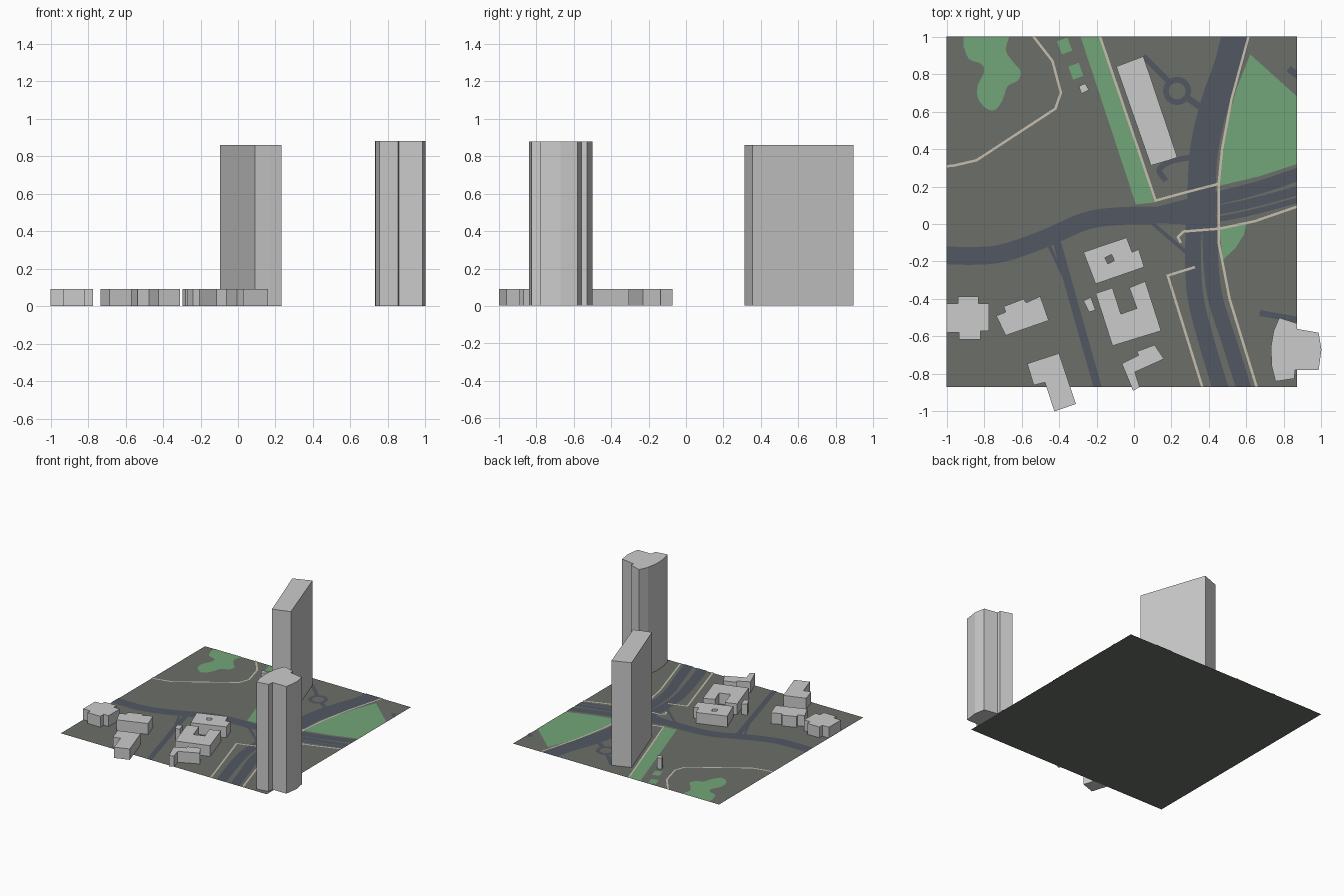
import bpy, bmesh, math
from mathutils import Vector

LO, HI_X, LO_Y, HI_Y = -1.0, 0.87, -0.87, 1.0


def material(name, rgb):
    m = bpy.data.materials.new(name)
    m.diffuse_color = (*rgb, 1)
    return m


GROUND = material("ground_grey", (0.15, 0.16, 0.14))
GREEN = material("grass_green", (0.17, 0.38, 0.19))
ROAD = material("asphalt", (0.085, 0.095, 0.12))
PATH = material("path_beige", (0.58, 0.53, 0.43))


def finish(bm, name, mat=None):
    me = bpy.data.meshes.new(name)
    bm.to_mesh(me)
    bm.free()
    ob = bpy.data.objects.new(name, me)
    bpy.context.collection.objects.link(ob)
    if mat:
        me.materials.append(mat)
    return ob


def clip(bm):
    # trim flat pieces to the edge of the site
    for co, no in (((LO, 0, 0), (-1, 0, 0)), ((HI_X, 0, 0), (1, 0, 0)),
                   ((0, LO_Y, 0), (0, -1, 0)), ((0, HI_Y, 0), (0, 1, 0))):
        bmesh.ops.bisect_plane(bm, geom=bm.verts[:] + bm.edges[:] + bm.faces[:],
                               plane_co=co, plane_no=no, clear_outer=True)


def patch(name, pts, z, mat):
    bm = bmesh.new()
    f = bm.faces.new([bm.verts.new((x, y, z)) for x, y in pts])
    f.normal_update()
    if f.normal.z < 0:
        f.normal_flip()
    clip(bm)
    return finish(bm, name, mat)


def block(name, pts, height, base=0.001):
    bm = bmesh.new()
    f = bm.faces.new([bm.verts.new((x, y, base)) for x, y in pts])
    top = bmesh.ops.extrude_face_region(bm, geom=[f])["geom"]
    for v in top:
        if isinstance(v, bmesh.types.BMVert):
            v.co.z = height
    bmesh.ops.recalc_face_normals(bm, faces=bm.faces[:])
    return finish(bm, name)


def smooth(pts, steps=5):
    # Catmull-Rom curve through the points
    p = [Vector(q) for q in pts]
    p = [2 * p[0] - p[1]] + p + [2 * p[-1] - p[-2]]
    out = []
    for a, b, c, d in zip(p, p[1:], p[2:], p[3:]):
        for i in range(steps):
            t = i / steps
            out.append(0.5 * (2 * b + (c - a) * t + (2 * a - 5 * b + 4 * c - d) * t * t
                              + (3 * b - a - 3 * c + d) * t ** 3))
    return out + [p[-2]]


def ribbon(name, pts, width, z, mat, curved=False, closed=False):
    p = smooth(pts) if curved else [Vector(q) for q in pts]
    n = len(p)
    bm = bmesh.new()
    pairs = []
    for i, q in enumerate(p):
        a = p[i - 1] if i or closed else None
        b = p[(i + 1) % n] if i < n - 1 or closed else None
        d1 = (q - a).normalized() if a is not None else (b - q).normalized()
        d2 = (b - q).normalized() if b is not None else d1
        d = (d1 + d2).normalized()
        s = Vector((-d.y, d.x)) * (width / 2 / max(d.dot(d1), 0.5))
        pairs.append([bm.verts.new((*(q + s), z)), bm.verts.new((*(q - s), z))])
    for i in range(n if closed else n - 1):
        (a, b), (c, d) = pairs[i], pairs[(i + 1) % n]
        bm.faces.new((a, b, d, c))
    clip(bm)
    return finish(bm, name, mat)


# site
patch("ground", [(LO, LO_Y), (HI_X, LO_Y), (HI_X, HI_Y), (LO, HI_Y)], 0, GROUND)

# lawns
G = 0.0015
patch("grass_strip", [(-0.285, 1), (-0.18, 1), (0.11, 0.115), (0.01, 0.105)], G, GREEN)
patch("grove", smooth([(-0.91, 0.95), (-0.89, 1.02), (-0.68, 1.02), (-0.685, 0.93), (-0.65, 0.87),
                       (-0.605, 0.815), (-0.62, 0.765), (-0.675, 0.735), (-0.7, 0.665),
                       (-0.74, 0.61), (-0.785, 0.615), (-0.83, 0.665), (-0.835, 0.735),
                       (-0.8, 0.81), (-0.815, 0.855), (-0.88, 0.88), (-0.91, 0.95)], 3)[:-1], G, GREEN)
patch("corner_park", [(0.62, 0.905), (0.87, 0.68), (0.87, 0.32), (0.67, 0.255), (0.46, 0.205),
                      (0.455, 0.3), (0.49, 0.52), (0.55, 0.73)], G, GREEN)
patch("rounded_lawn", [(0.455, -0.03), (0.6, 0.005), (0.585, -0.06), (0.54, -0.13),
                       (0.475, -0.19)], G, GREEN)
for i, (x, y) in enumerate([(-0.37, 0.95), (-0.31, 0.815)]):
    patch(f"small_lawn_{i + 1}", [(x - 0.04, y + 0.025), (x + 0.015, y + 0.045),
                                  (x + 0.04, y - 0.025), (x - 0.015, y - 0.045)], G, GREEN)

# roads: name, width, centre line
roads = [
    ("avenue_west", 0.095, [(-1.05, -0.165), (-0.86, -0.17), (-0.7, -0.155), (-0.48, -0.08),
                            (-0.26, 0.015), (-0.08, 0.042), (0.12, 0.045)]),
    ("avenue_east_upper", 0.07, [(0.1, 0.05), (0.35, 0.115), (0.65, 0.19), (0.92, 0.28)]),
    ("avenue_east_middle", 0.05, [(0.1, 0.035), (0.35, 0.06), (0.6, 0.105), (0.92, 0.19)]),
    ("avenue_east_lower", 0.03, [(0.1, 0.02), (0.35, 0.015), (0.6, 0.055), (0.92, 0.14)]),
    ("highway_north", 0.15, [(0.555, 1.05), (0.5, 0.84), (0.43, 0.64), (0.375, 0.4),
                             (0.36, 0.15), (0.36, -0.05)]),
    ("highway_south_left", 0.085, [(0.32, 0.03), (0.315, -0.2), (0.33, -0.4), (0.39, -0.64),
                                   (0.475, -0.92)]),
    ("highway_south_right", 0.08, [(0.405, 0.03), (0.41, -0.2), (0.435, -0.4), (0.505, -0.62),
                                   (0.6, -0.92)]),
    ("slip_road", 0.02, [(0.08, 0.02), (0.3, -0.17)]),
    ("side_street", 0.043, [(-0.41, -0.1), (-0.355, -0.3), (-0.18, -0.92)]),
    ("side_lane", 0.018, [(-0.46, -0.1), (-0.375, -0.28)]),
    ("drive_in", 0.03, [(0.05, 0.895), (0.19, 0.755)]),
    ("drive_out", 0.035, [(0.275, 0.68), (0.36, 0.62)]),
    ("drop_off", 0.03, [(0.33, 0.36), (0.2, 0.335), (0.135, 0.29), (0.17, 0.23)]),
    ("tower_drive", 0.032, [(0.67, -0.475), (0.87, -0.51)]),
    ("corner_drive", 0.035, [(0.825, 0.83), (0.9, 0.77)]),
]
for name, w, pts in roads:
    ribbon(name, pts, w, 0.003, ROAD, curved=True)
ring = [(0.23 + 0.06 * math.cos(k * math.tau / 24), 0.71 + 0.06 * math.sin(k * math.tau / 24))
        for k in range(24)][::-1]
ribbon("roundabout", ring, 0.03, 0.003, ROAD, closed=True)

# footpaths
paths = [
    [(-0.56, 1.03), (-0.435, 0.87), (-0.39, 0.7), (-0.42, 0.615), (-0.84, 0.34), (-0.96, 0.312),
     (-1.03, 0.305)],
    [(-0.195, 1.04), (0.115, 0.125), (0.28, 0.17), (0.455, 0.215)],
    [(0.625, 1.05), (0.52, 0.665), (0.47, 0.4), (0.452, 0.215), (0.452, -0.1), (0.51, -0.4),
     (0.67, -0.92)],
    [(0.92, 0.11), (0.645, 0.015), (0.455, -0.025), (0.265, -0.04), (0.235, -0.07), (0.25, -0.1)],
    [(0.325, -0.23), (0.18, -0.275), (0.38, -0.92)],
]
for i, pts in enumerate(paths):
    ribbon(f"footpath_{i + 1}", pts, 0.013, 0.0045, PATH)

# high-rise buildings
block("slab_tower", [(-0.095, 0.84), (0.05, 0.895), (0.232, 0.355), (0.17, 0.335), (0.09, 0.312)], 0.86)
block("curved_tower", [(0.775, -0.5), (0.87, -0.53), (0.87, -0.56), (0.985, -0.58), (1, -0.67),
                       (0.985, -0.78), (0.86, -0.78), (0.855, -0.825), (0.755, -0.84),
                       (0.735, -0.76), (0.73, -0.66), (0.745, -0.57)], 0.88)

# low buildings
LOW = 0.09
court = block("courtyard_building", [(-0.27, -0.15), (-0.04, -0.072), (-0.01, -0.15),
                                     (0.025, -0.135), (0.055, -0.23), (-0.205, -0.32)], LOW)
hole = block("courtyard_cutter", [(-0.155, -0.18), (-0.12, -0.162), (-0.105, -0.195),
                                  (-0.14, -0.212)], 0.2, base=-0.1)
cut = court.modifiers.new("courtyard", "BOOLEAN")
cut.operation, cut.object = "DIFFERENCE", hole
hole.hide_render = True
hole.hide_set(True)
block("u_shaped_building", [(-0.205, -0.37), (-0.115, -0.34), (-0.07, -0.48), (0.015, -0.45),
                            (-0.025, -0.34), (0.06, -0.305), (0.145, -0.57), (-0.115, -0.65)], LOW)
block("annex", [(-0.27, -0.41), (-0.23, -0.39), (-0.205, -0.46), (-0.24, -0.47)], LOW)
block("angled_building", [(-0.065, -0.745), (0.025, -0.7), (0.015, -0.68), (0.11, -0.645),
                          (0.16, -0.72), (0.005, -0.79), (0.03, -0.87), (-0.005, -0.89)], LOW)
block("l_shaped_building", [(-0.57, -0.745), (-0.4, -0.69), (-0.31, -0.96), (-0.425, -1),
                            (-0.475, -0.845), (-0.535, -0.86)], LOW)
block("stepped_building", [(-0.735, -0.49), (-0.685, -0.47), (-0.695, -0.44), (-0.59, -0.4),
                           (-0.575, -0.42), (-0.5, -0.385), (-0.455, -0.515), (-0.685, -0.595)], LOW)
block("cross_building", [(-1, -0.425), (-0.94, -0.425), (-0.94, -0.388), (-0.83, -0.388),
                         (-0.83, -0.425), (-0.775, -0.425), (-0.775, -0.57), (-0.82, -0.57),
                         (-0.82, -0.615), (-0.935, -0.615), (-0.935, -0.58), (-1, -0.58)], LOW)
block("kiosk", [(-0.295, 0.735), (-0.26, 0.75), (-0.24, 0.715), (-0.28, 0.695)], LOW)
